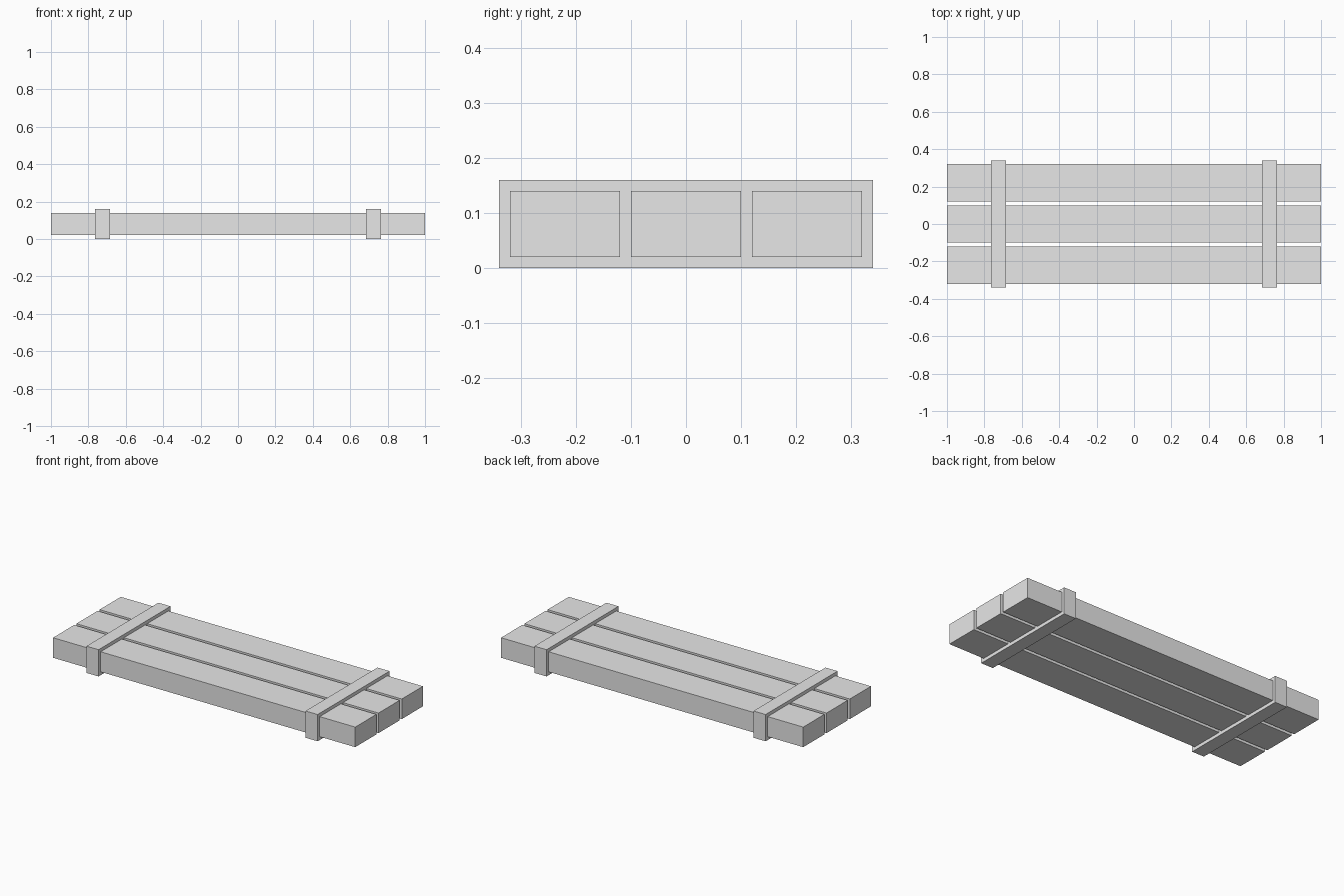
import bpy

# Remove the default cube
cube = bpy.data.objects.get("Cube")
if cube:
    bpy.data.objects.remove(cube, do_unlink=True)

# Single plain material
GREY = (0.8, 0.8, 0.8, 1.0)
grey = bpy.data.materials.new("light_grey")
grey.use_nodes = True
grey.diffuse_color = GREY
grey.node_tree.nodes["Principled BSDF"].inputs["Base Color"].default_value = GREY


def box(name, size, centre):
    """Add a flat-sided box with its size applied to the mesh."""
    bpy.ops.mesh.primitive_cube_add(size=1, location=centre)
    part = bpy.context.object
    part.name = name
    part.scale = size
    bpy.ops.object.transform_apply(location=False, rotation=False, scale=True)
    part.data.materials.append(grey)
    return part


MID_HEIGHT = 0.08

# Three long planks side by side with narrow gaps
for label, y in (("front", -0.22), ("middle", 0), ("back", 0.22)):
    box(label + "_plank", (2, 0.2, 0.12), (0, y, MID_HEIGHT))

# Two cross bands that hold the planks together
for label, side in (("right", -1), ("left", 1)):
    box(label + "_band", (0.08, 0.68, 0.16), (side * 0.725, 0, MID_HEIGHT))
